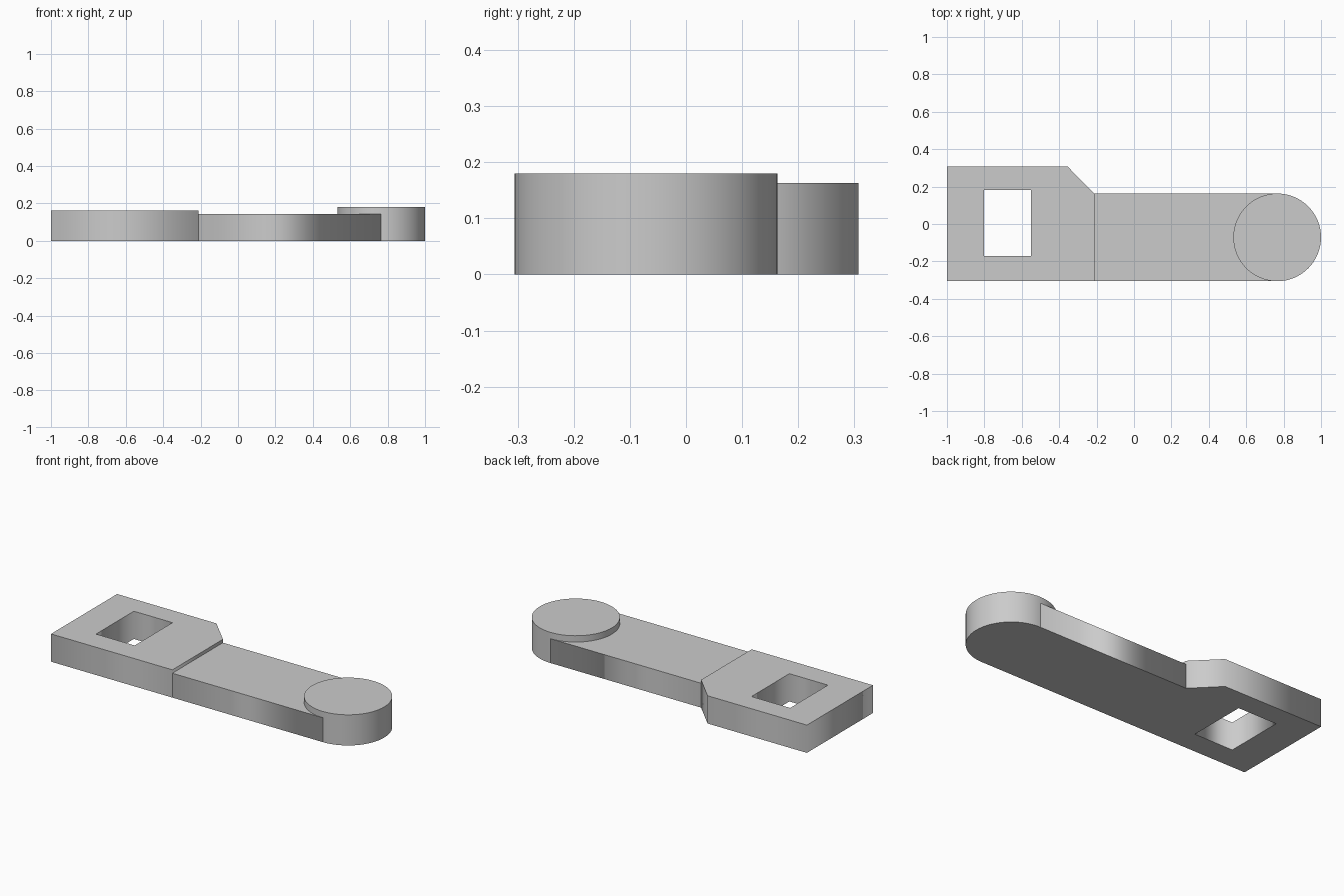
import bpy
from math import pi, sin, cos

if "Cube" in bpy.data.objects:
    bpy.data.objects.remove(bpy.data.objects["Cube"], do_unlink=True)

grey = bpy.data.materials.new("plain grey")
grey.use_nodes = True
grey.diffuse_color = (0.6, 0.6, 0.6, 1)
grey.node_tree.nodes["Principled BSDF"].inputs["Base Color"].default_value = (0.6, 0.6, 0.6, 1)


def plate(name, outlines, height):
    """Flat plate standing on the ground; outlines after the first cut holes."""
    curve = bpy.data.curves.new(name, "CURVE")
    curve.dimensions = "2D"
    curve.fill_mode = "BOTH"
    curve.extrude = height / 2
    for outline in outlines:
        spline = curve.splines.new("POLY")
        spline.points.add(len(outline) - 1)
        for point, (x, y) in zip(spline.points, outline):
            point.co = (x, y, 0, 1)
        spline.use_cyclic_u = True
    curve.materials.append(grey)
    obj = bpy.data.objects.new(name, curve)
    obj.location.z = height / 2
    bpy.context.collection.objects.link(obj)
    bpy.ops.object.select_all(action="DESELECT")
    obj.select_set(True)
    bpy.context.view_layer.objects.active = obj
    bpy.ops.object.convert(target="MESH")


FRONT, ARM_BACK, HEAD_BACK = -0.306, 0.163, 0.307
STEP = -0.212
RADIUS = (ARM_BACK - FRONT) / 2
CX, CY = 1 - RADIUS, (ARM_BACK + FRONT) / 2
SIDES = 64

# Wide head with one chamfered corner and a rectangular hole
head = [(-1, FRONT), (STEP, FRONT), (STEP, ARM_BACK), (-0.355, HEAD_BACK), (-1, HEAD_BACK)]
hole = [(-0.803, -0.17), (-0.803, 0.181), (-0.552, 0.181), (-0.552, -0.17)]
plate("head_plate", [head, hole], 0.163)

# Lower arm, ending in a hollow that fits round the boss
half = SIDES // 2
hollow = [(CX - RADIUS * sin(pi * i / half), CY - RADIUS * cos(pi * i / half))
          for i in range(half + 1)]
plate("arm", [[(STEP, FRONT)] + hollow + [(STEP, ARM_BACK)]], 0.143)

# Round boss at the end
BOSS_HEIGHT = 0.18
bpy.ops.mesh.primitive_cylinder_add(vertices=SIDES, radius=RADIUS, depth=BOSS_HEIGHT,
                                    location=(CX, CY, BOSS_HEIGHT / 2))
boss = bpy.context.object
boss.name = "round_boss"
boss.data.materials.append(grey)
bpy.ops.object.shade_smooth_by_angle()
